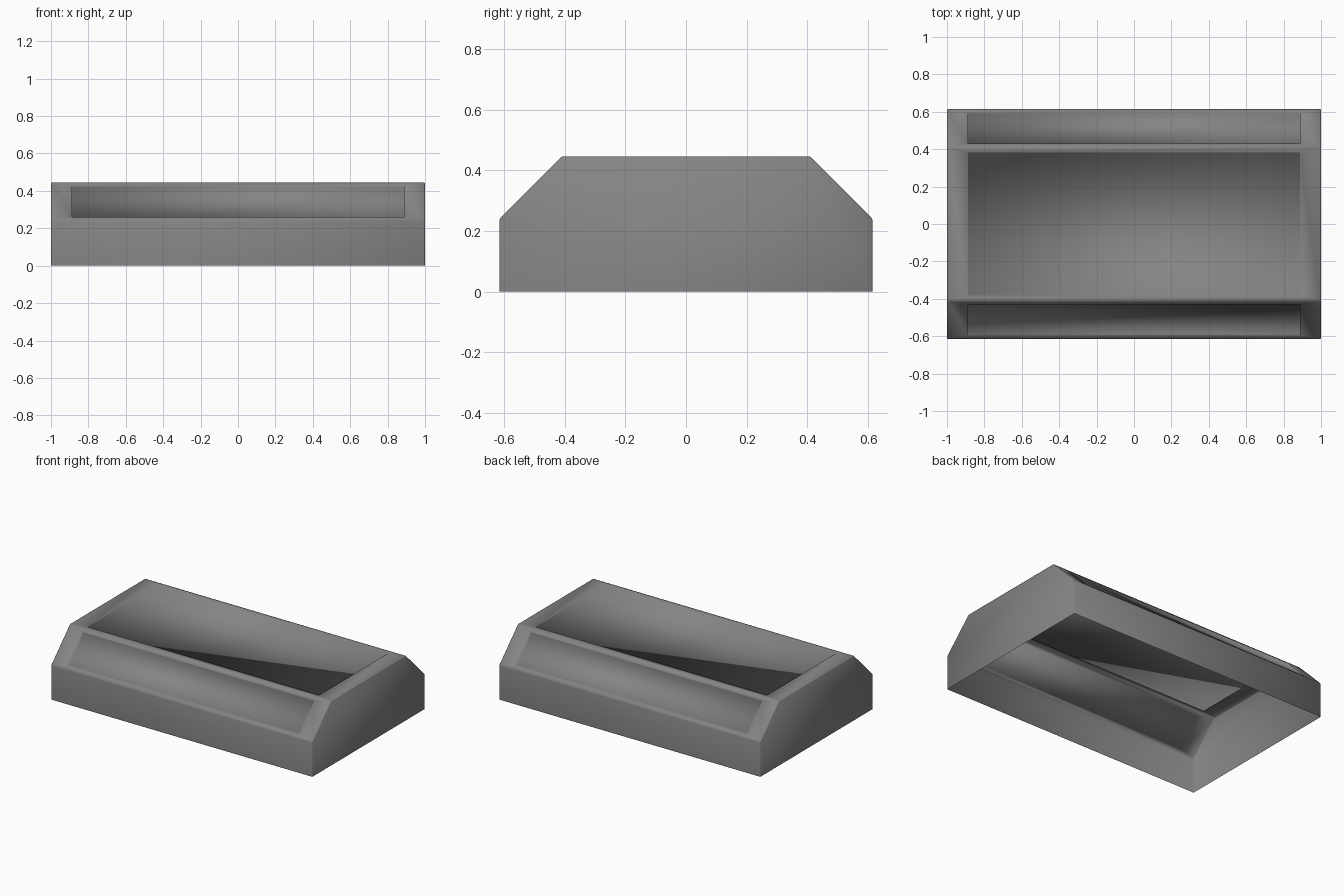
import bpy
import bmesh
from mathutils import Vector

if "Cube" in bpy.data.objects:
    bpy.data.objects.remove(bpy.data.objects["Cube"], do_unlink=True)

HALF_WIDTH = 1.0
PANEL_HALF_WIDTH = 0.887
MARGIN = 0.033
RECESS = 0.007

# One grey finish for the whole shell
grey = bpy.data.materials.new("mid grey")
grey.use_nodes = True
colour = (0.23, 0.23, 0.23, 1)
grey.diffuse_color = colour
grey.node_tree.nodes["Principled BSDF"].inputs["Base Color"].default_value = colour

# Side profile, open along the bottom
half = [(0.615, 0), (0.615, 0.24), (0.41, 0.446)]
profile = [(-y, z) for y, z in half] + [(y, z) for y, z in reversed(half)]

bm = bmesh.new()
right = [bm.verts.new((-HALF_WIDTH, y, z)) for y, z in profile]
left = [bm.verts.new((HALF_WIDTH, y, z)) for y, z in profile]
bm.faces.new(right)
bm.faces.new(left)
for i in range(len(profile) - 1):
    bm.faces.new((right[i], left[i], left[i + 1], right[i + 1]))
bmesh.ops.recalc_face_normals(bm, faces=bm.faces[:])
bm.normal_update()
if max(bm.faces, key=lambda f: f.calc_center_median().z).normal.z < 0:
    bmesh.ops.reverse_faces(bm, faces=bm.faces[:])

# Narrow softened edges
folds = [e for e in bm.edges if not e.is_boundary]
bmesh.ops.bevel(bm, geom=folds, offset=0.004, segments=1,
                affect='EDGES', clamp_overlap=True)
bm.normal_update()

# Recessed panels on the top and on both slopes
panels = [f for f in bm.faces if f.normal.z > 0.6 and f.calc_area() > 0.2]
bmesh.ops.inset_individual(bm, faces=panels, thickness=MARGIN)
for face in panels:
    for v in face.verts:
        v.co.x = PANEL_HALF_WIDTH if v.co.x > 0 else -PANEL_HALF_WIDTH
bmesh.ops.inset_individual(bm, faces=panels, thickness=0.001, depth=-RECESS)

mesh = bpy.data.meshes.new("hood_shell")
bm.to_mesh(mesh)
bm.free()
mesh.materials.append(grey)
shell = bpy.data.objects.new("hood_shell", mesh)
bpy.context.collection.objects.link(shell)
for p in mesh.polygons:
    p.use_smooth = True
